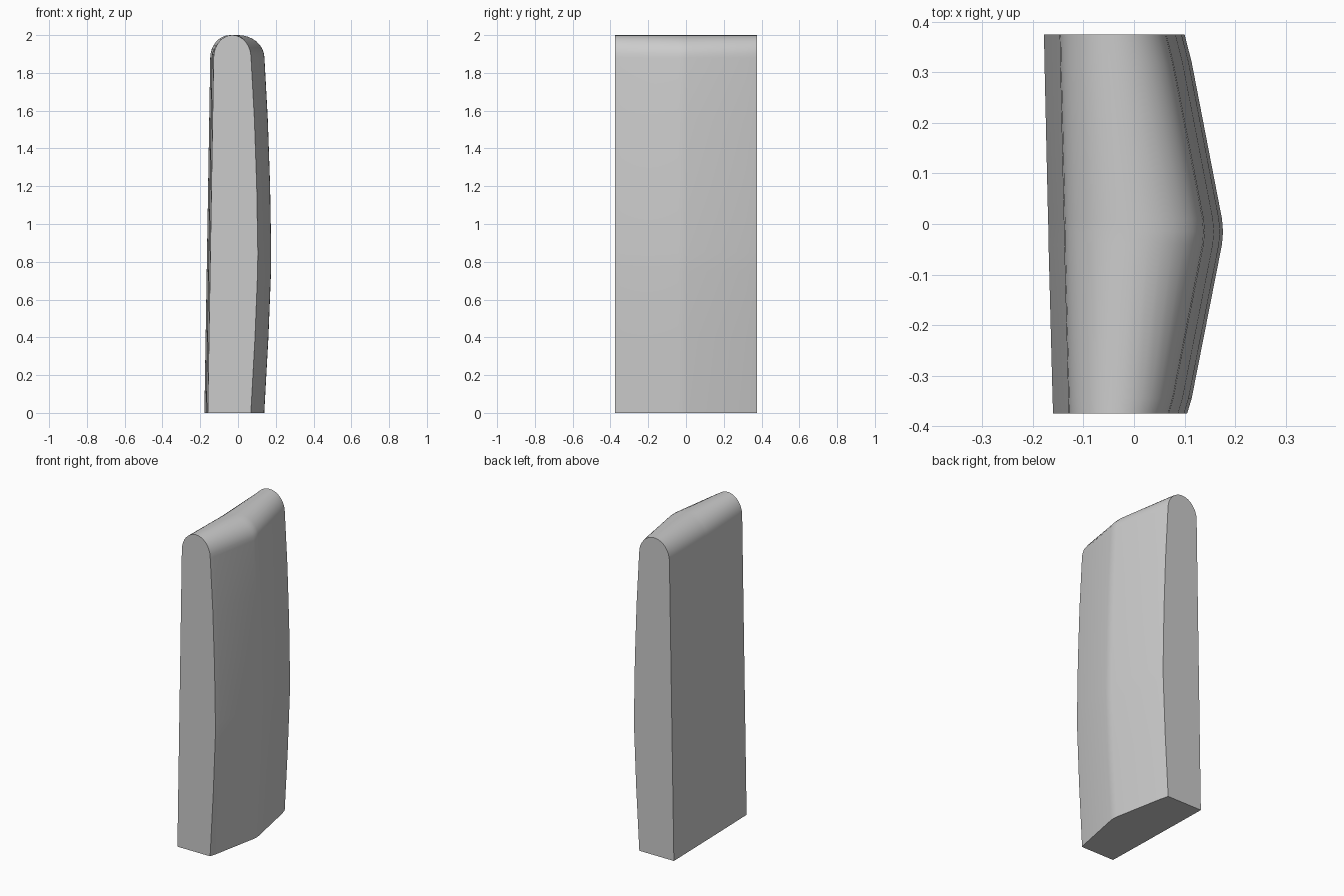
import bpy, bmesh, math

cube = bpy.data.objects.get("Cube")
if cube:
    bpy.data.objects.remove(cube, do_unlink=True)

grey = bpy.data.materials.new("plain grey")
grey.use_nodes = True
grey.diffuse_color = (0.6, 0.6, 0.6, 1)
grey.node_tree.nodes["Principled BSDF"].inputs["Base Color"].default_value = (0.6, 0.6, 0.6, 1)

# Stations along the depth: y, left foot x, widest right x
STATIONS = [(-0.375, -0.16, 0.105), (-0.345, -0.161, 0.114), (-0.04, -0.169, 0.174),
            (-0.015, -0.169, 0.176), (0.01, -0.17, 0.174), (0.32, -0.177, 0.114),
            (0.375, -0.178, 0.1)]
# Bowed right side: height, inset from the widest x
BOW = [(0, 0.037), (0.4, 0.015), (0.75, 0.001), (0.85, 0), (1.2, 0.006), (1.55, 0.018)]
SHOULDER, ARC_STEPS = 1.88, 16


def section(left, right):
    """Outline in x and z: bowed right side, rounded top, straight left side."""
    points = [(right - inset, z) for z, inset in BOW]
    a, b = left + 0.031, right - 0.036
    for i in range(ARC_STEPS + 1):
        t = math.pi * i / ARC_STEPS
        points.append(((a + b) / 2 + (b - a) / 2 * math.cos(t),
                       SHOULDER + (2 - SHOULDER) * math.sin(t)))
    points.append((left, 0))
    return points


# Loft the sections into a closed slab
bm = bmesh.new()
rings = [[bm.verts.new((x, y, z)) for x, z in section(left, right)]
         for y, left, right in STATIONS]
n = len(rings[0])
for r, s in zip(rings, rings[1:]):
    for i in range(n - 1):
        bm.faces.new((r[i], r[i + 1], s[i + 1], s[i]))
bm.faces.new(rings[0])
bm.faces.new(rings[-1])
# Flat base
bm.faces.new([r[0] for r in rings] + [r[-1] for r in reversed(rings)])
bmesh.ops.recalc_face_normals(bm, faces=bm.faces)

mesh = bpy.data.meshes.new("slab")
bm.to_mesh(mesh)
bm.free()
mesh.materials.append(grey)
slab = bpy.data.objects.new("slab", mesh)
bpy.context.collection.objects.link(slab)
bpy.context.view_layer.objects.active = slab
slab.select_set(True)
bpy.ops.object.shade_smooth_by_angle(angle=math.radians(35))
